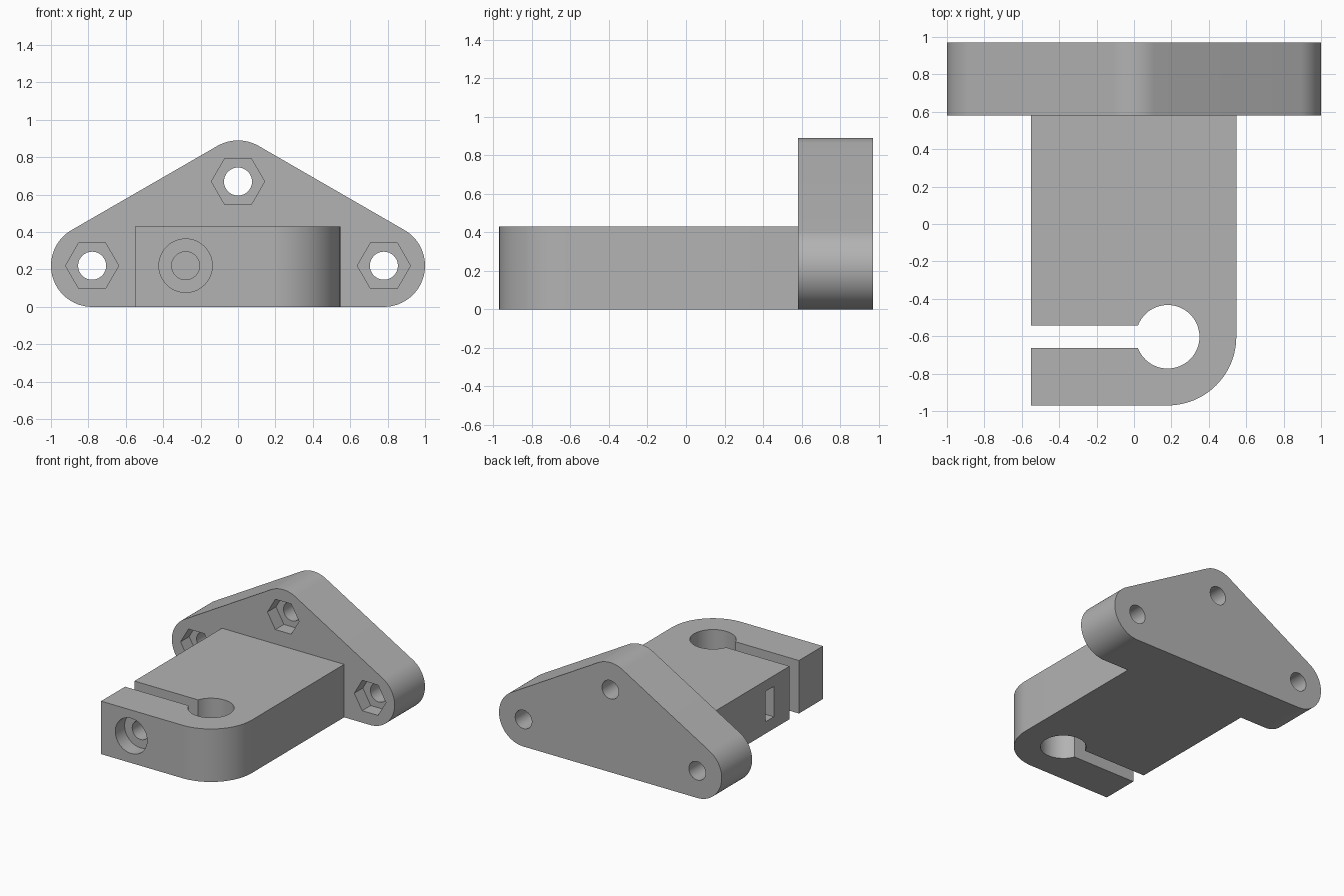
import bpy
import bmesh
from math import sin, cos, asin, radians, degrees
from mathutils import Vector

default = bpy.data.objects.get("Cube")
if default:
    bpy.data.objects.remove(default, do_unlink=True)

grey = bpy.data.materials.new("plain grey")
grey.use_nodes = True
colour = (0.45, 0.45, 0.45, 1)
grey.diffuse_color = colour
grey.node_tree.nodes["Principled BSDF"].inputs["Base Color"].default_value = colour


def arc(cx, cy, r, start, end, steps):
    """Points along an arc, angles in degrees."""
    angles = [radians(start + (end - start) * i / steps) for i in range(steps + 1)]
    return [(cx + r * cos(a), cy + r * sin(a)) for a in angles]


def ring(cx, cy, r, sides):
    return arc(cx, cy, r, 0, 360, sides)[:-1]


def prism(name, profile, axis, low, high):
    """Extrude a 2D profile along z (profile is x, y) or along y (profile is x, z)."""
    place = (lambda u, v, t: (u, v, t)) if axis == "z" else (lambda u, v, t: (u, t, v))
    bm = bmesh.new()
    face = bm.faces.new([bm.verts.new(place(u, v, low)) for u, v in profile])
    grown = bmesh.ops.extrude_face_region(bm, geom=[face])
    moved = [v for v in grown["geom"] if isinstance(v, bmesh.types.BMVert)]
    bmesh.ops.translate(bm, verts=moved, vec=Vector(place(0, 0, high - low)))
    bmesh.ops.recalc_face_normals(bm, faces=bm.faces)
    mesh = bpy.data.meshes.new(name)
    bm.to_mesh(mesh)
    bm.free()
    mesh.materials.append(grey)
    obj = bpy.data.objects.new(name, mesh)
    bpy.context.collection.objects.link(obj)
    return obj


def combine(target, tool, operation):
    """Apply a boolean and discard the tool."""
    mod = target.modifiers.new(operation.lower(), "BOOLEAN")
    mod.operation = operation
    mod.solver = "EXACT"
    mod.object = tool
    bpy.context.view_layer.objects.active = target
    bpy.ops.object.modifier_apply(modifier=mod.name)
    bpy.data.objects.remove(tool, do_unlink=True)


# Main dimensions
front, back, plate_front = -0.97, 0.97, 0.58
side, arm_height = 0.55, 0.43
mid, round_r = 0.22, 0.22
bolt_r, nut_r, sink = 0.075, 0.142, 0.11
bolts = [(-0.78, mid), (0.78, mid), (0, 0.67)]

# Mounting plate: rounded triangle
outline = (arc(*bolts[1], round_r, -90, 60, 30)
           + arc(*bolts[2], round_r, 60, 120, 14)
           + arc(*bolts[0], round_r, 120, 270, 30))
bracket = prism("clamp_bracket", outline, "y", plate_front, back)

# Clamp arm: rounded corner, rod hole and slit in one profile
rod_x, rod_y, rod_r, half_slit = 0.18, -0.603, 0.17, 0.06
mouth = 180 - degrees(asin(half_slit / rod_r))
arm_profile = ([(-side, plate_front + 0.1), (-side, rod_y + half_slit)]
               + arc(rod_x, rod_y, rod_r, mouth, -mouth, 48)
               + [(-side, rod_y - half_slit), (-side, front)]
               + arc(rod_x, rod_y, rod_y - front, -90, 0, 24)
               + [(rod_x + rod_y - front, plate_front + 0.1)])
arm = prism("clamp_arm", arm_profile, "z", 0, arm_height)
combine(bracket, arm, "UNION")

# Bolt holes and hexagonal nut pockets in the plate
for x, z in bolts:
    hole = prism("bolt_hole", ring(x, z, bolt_r, 32), "y", plate_front - 0.05, back + 0.05)
    combine(bracket, hole, "DIFFERENCE")
    pocket = prism("nut_pocket", ring(x, z, nut_r, 6), "y", plate_front - 0.05, plate_front + sink)
    combine(bracket, pocket, "DIFFERENCE")

# Clamp screw: counterbore, shaft hole and side slot for the nut
screw_x = -0.28
counterbore = prism("counterbore", ring(screw_x, mid, 0.143, 40), "y", front - 0.05, front + 0.12)
combine(bracket, counterbore, "DIFFERENCE")
shaft = prism("screw_hole", ring(screw_x, mid, bolt_r, 32), "y", front - 0.05, -0.18)
combine(bracket, shaft, "DIFFERENCE")
half_flat = nut_r * cos(radians(30))
slot_profile = [(-side - 0.05, mid - half_flat), (screw_x + nut_r / 2, mid - half_flat),
                (screw_x + nut_r, mid), (screw_x + nut_r / 2, mid + half_flat),
                (-side - 0.05, mid + half_flat)]
slot = prism("nut_slot", slot_profile, "y", -0.34, -0.235)
combine(bracket, slot, "DIFFERENCE")

# Smooth curved walls, keep edges crisp
bpy.ops.object.select_all(action="DESELECT")
bracket.select_set(True)
bpy.context.view_layer.objects.active = bracket
bpy.ops.object.shade_smooth_by_angle(angle=radians(25))
